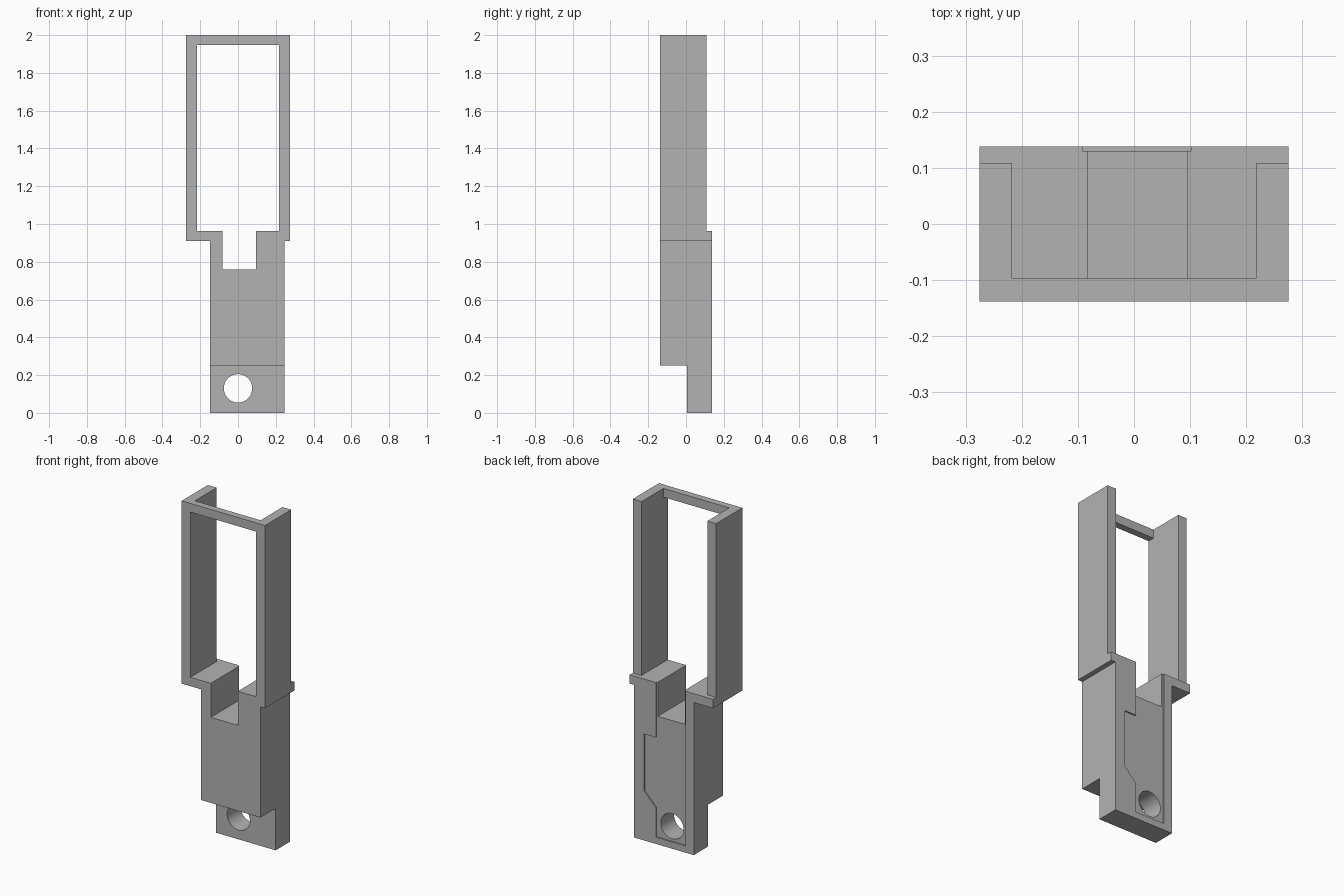
import bpy, bmesh, math
from mathutils import Vector

old = bpy.data.objects.get("Cube")
if old:
    bpy.data.objects.remove(old, do_unlink=True)

grey = bpy.data.materials.new("plain grey")
grey.use_nodes = True
colour = (0.45, 0.45, 0.45, 1)
grey.diffuse_color = colour
grey.node_tree.nodes["Principled BSDF"].inputs["Base Color"].default_value = colour

FRONT, BACK = -0.138, 0.138


def prism(name, points, start, end, axis="y"):
    """Extrude an outline: (x, z) points along y, or (x, y) points along z."""
    place = (lambda a, b: (a, start, b)) if axis == "y" else (lambda a, b: (a, b, start))
    step = Vector((0, end - start, 0)) if axis == "y" else Vector((0, 0, end - start))
    bm = bmesh.new()
    face = bm.faces.new([bm.verts.new(place(a, b)) for a, b in points])
    new = bmesh.ops.extrude_face_region(bm, geom=[face])["geom"]
    bmesh.ops.translate(bm, vec=step, verts=[v for v in new if isinstance(v, bmesh.types.BMVert)])
    bmesh.ops.recalc_face_normals(bm, faces=bm.faces)
    mesh = bpy.data.meshes.new(name)
    bm.to_mesh(mesh)
    bm.free()
    mesh.materials.append(grey)
    obj = bpy.data.objects.new(name, mesh)
    bpy.context.collection.objects.link(obj)
    return obj


def rect(x0, x1, b0, b1):
    return [(x0, b0), (x1, b0), (x1, b1), (x0, b1)]


def activate(obj):
    bpy.ops.object.select_all(action="DESELECT")
    obj.select_set(True)
    bpy.context.view_layer.objects.active = obj


def cut(obj, cutter):
    activate(obj)
    mod = obj.modifiers.new("cut", "BOOLEAN")
    mod.operation, mod.solver, mod.object = "DIFFERENCE", "EXACT", cutter
    bpy.ops.object.modifier_apply(modifier=mod.name)
    bpy.data.objects.remove(cutter, do_unlink=True)


# Handle block with the shoulder ledge and the notch in its top
body = prism("body", [
    (-0.148, 0), (0.245, 0), (0.245, 0.91), (0.275, 0.91), (0.275, 0.963),
    (0.095, 0.963), (0.095, 0.76), (-0.083, 0.76), (-0.083, 0.963),
    (-0.275, 0.963), (-0.275, 0.91), (-0.148, 0.91)], FRONT, BACK)

# Step that leaves a thin foot at the back
cut(body, prism("foot_step", rect(-0.4, 0.4, -0.1, 0.25), -0.3, 0.005))

# Shallow pocket in the back, running up into the notch
cut(body, prism("back_pocket", [
    (-0.092, 0.04), (0.102, 0.04), (0.102, 0.215), (0.18, 0.295),
    (0.18, 0.635), (0.102, 0.635), (0.102, 1.1), (-0.092, 1.1)], 0.13, 0.3))

# Round hole through the foot
ring = [math.tau * i / 48 for i in range(48)]
cut(body, prism("foot_hole", [(0.075 * math.cos(a), 0.13 + 0.075 * math.sin(a)) for a in ring],
                -0.3, 0.3))

# Open-backed upper frame: channel outline, then the front window
frame = prism("upper_frame", [
    (-0.275, FRONT), (0.275, FRONT), (0.275, 0.109), (0.217, 0.109),
    (0.217, -0.097), (-0.217, -0.097), (-0.217, 0.109), (-0.275, 0.109)],
    0.963, 2, axis="z")
cut(frame, prism("window", rect(-0.217, 0.217, 0.8, 1.948), -0.3, 0.3))

for part in (body, frame):
    activate(part)
    bpy.ops.object.shade_smooth_by_angle(angle=math.radians(30))
